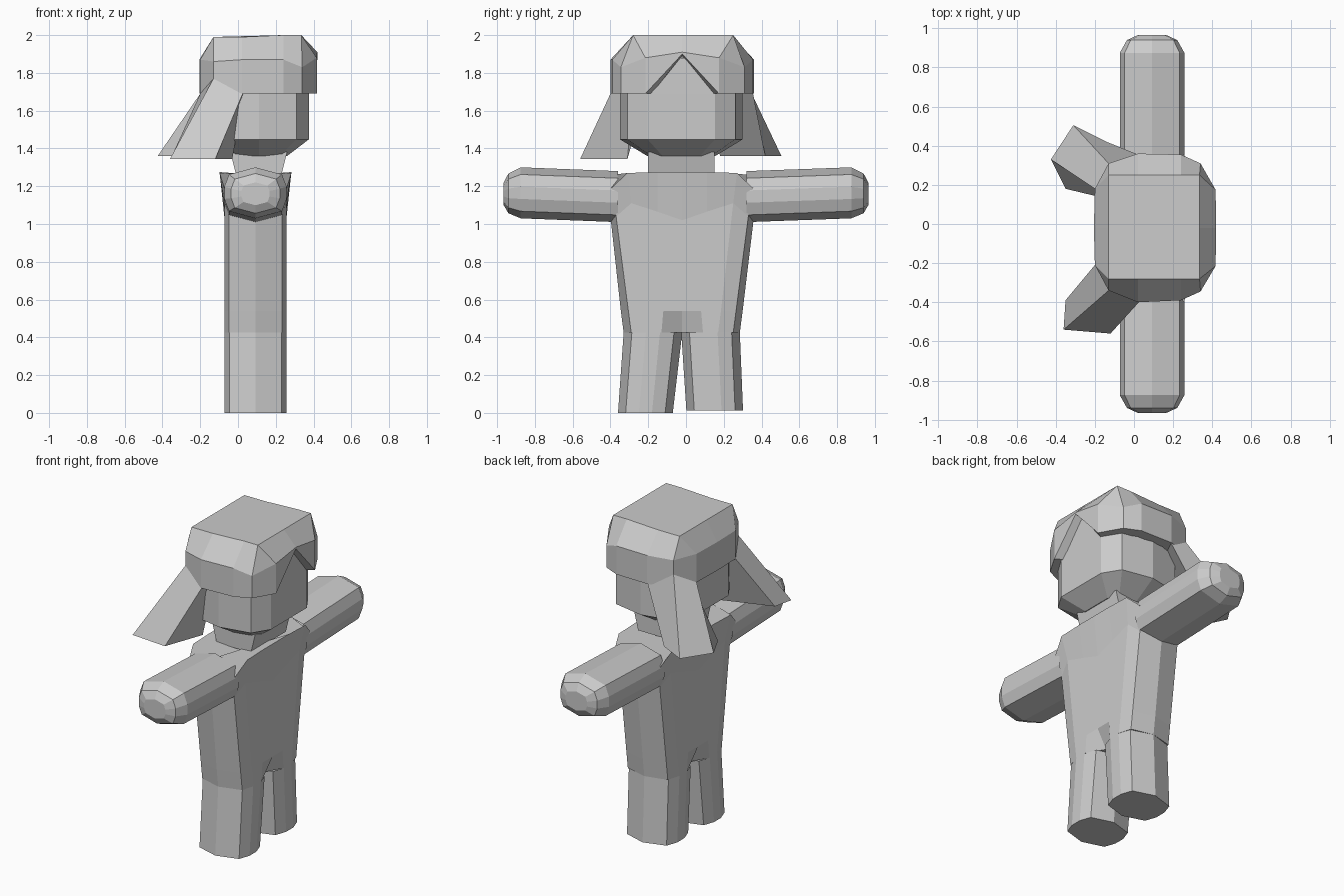
import bpy, bmesh

if "Cube" in bpy.data.objects:
    bpy.data.objects.remove(bpy.data.objects["Cube"])

CX = 0.0925          # body axis in x
HX, HY = 0.11, -0.02  # head axis in x and y

grey = bpy.data.materials.new("plain_grey")
grey.diffuse_color = (0.6, 0.6, 0.6, 1)
grey.use_nodes = True
grey.node_tree.nodes["Principled BSDF"].inputs["Base Color"].default_value = grey.diffuse_color


def loft(name, rings, start=True, end=True):
    """Skin matching rings of points, with optional end faces."""
    bm = bmesh.new()
    rows = [[bm.verts.new(p) for p in r] for r in rings]
    n = len(rows[0])
    for a, b in zip(rows, rows[1:]):
        for i in range(n):
            j = (i + 1) % n
            bm.faces.new((a[i], a[j], b[j], b[i]))
    if start:
        bm.faces.new(rows[0][::-1])
    if end:
        bm.faces.new(rows[-1])
    bmesh.ops.remove_doubles(bm, verts=bm.verts, dist=0.0005)
    bmesh.ops.recalc_face_normals(bm, faces=bm.faces)
    me = bpy.data.meshes.new(name)
    bm.to_mesh(me)
    bm.free()
    me.materials.append(grey)
    ob = bpy.data.objects.new(name, me)
    bpy.context.collection.objects.link(ob)
    return ob


def mirror_ring(chain):
    """Close a front chain of (dx, y, z) with its mirror image at the back."""
    front = [(CX + d, y, z) for d, y, z in chain]
    back = [(CX - d, y, z) for d, y, z in chain[-2:0:-1]]
    return front + back


def limb_section(w, h):
    """Ten-sided rounded section, w and h are half sizes."""
    half = [(0, h), (0.85 * w, 0.72 * h), (w, 0.24 * h),
            (w, -0.24 * h), (0.85 * w, -0.72 * h), (0, -h)]
    return half + [(-a, b) for a, b in half[-2:0:-1]]


# Legs
for side, base, top, z0 in (("right", (-0.215, 0.145), (-0.175, 0.155), 0.0),
                            ("left", (0.152, 0.15), (0.13, 0.155), 0.012)):
    rings = []
    for (cy, h), z in ((base, z0), (top, 0.425)):
        rings.append([(CX + a, cy + b, z) for a, b in limb_section(0.163, h)])
    loft(side + "_leg", rings, end=False)

# Torso: hips with crotch notch, waist, chest fold, shoulders
hips = [(0, -.33, .425), (.14, -.29, .425), (.163, -.21, .425), (.163, -.13, .425),
        (.10, -.02, .425), (.163, .09, .425), (.163, .17, .425), (.14, .25, .425),
        (0, .285, .425)]
waist = [(0, -.345, .54), (.14, -.305, .54), (.163, -.225, .54), (.163, -.12, .54),
         (.163, -.02, .54), (.163, .08, .54), (.163, .185, .54), (.14, .265, .54),
         (0, .30, .54)]
chest = [(0, -.40, 1.04), (.14, -.37, 1.04), (.163, -.29, 1.11), (.163, -.15, 1.065),
         (.163, -.02, 1.02), (.163, .11, 1.065), (.163, .25, 1.11), (.14, .33, 1.04),
         (0, .36, 1.04)]
shoulder = [(0, -.395, 1.26), (.165, -.395, 1.19), (.19, -.31, 1.27), (.19, -.15, 1.275),
            (.19, -.02, 1.275), (.19, .11, 1.275), (.19, .27, 1.27), (.165, .355, 1.19),
            (0, .355, 1.26)]
loft("torso", [mirror_ring(c) for c in (hips, waist, chest, shoulder)])

# Arms with rounded hands
for side, s, root in (("right", -1, 0.36), ("left", 1, 0.32)):
    rings = []
    for y, z, k in ((root, 1.145, 1), (0.875, 1.165, 1), (0.94, 1.162, 0.78),
                    (0.965, 1.16, 0.45)):
        rings.append([(CX + a, s * y, z + b)
                      for a, b in limb_section(0.165 * k, 0.135 * k)])
    loft(side + "_arm", rings, start=False)


# Neck
def box_ring(x0, x1, y0, y1, z):
    return [(x0, y0, z), (x1, y0, z), (x1, y1, z), (x0, y1, z)]


loft("neck", [box_ring(-.01, .23, -.20, .15, 1.26), box_ring(-.04, .26, -.20, .15, 1.38)])

# Head: chamfered block with narrowed chin
def head_ring(w, h, z, dip=0.0):
    half = [(0, -h), (0.75 * w, -0.88 * h), (w, -0.55 * h), (w, 0),
            (w, 0.55 * h), (0.75 * w, 0.88 * h), (0, h)]
    pts = half + [(-a, b) for a, b in half[-2:0:-1]]
    return [(HX + a, HY + b - 0.005, z) for a, b in pts]


loft("head", [head_ring(.15, .18, 1.36), head_ring(.265, .325, 1.448),
              head_ring(.265, .325, 1.69), head_ring(.262, .32, 1.88)])

# Cap: (x, y, lower z, upper z) around the rim, with a peaked opening over the face
rim = [(-.20, -.21, 1.69, 1.87), (-.13, -.34, 1.69, 1.86), (.02, -.40, 1.69, 1.87),
       (.24, -.39, 1.69, 1.87), (.34, -.345, 1.69, 1.83), (.417, -.215, 1.69, 1.88),
       (.42, -.02, 1.90, 1.91), (.417, .175, 1.69, 1.88), (.34, .31, 1.69, 1.83),
       (.24, .355, 1.69, 1.87), (.02, .36, 1.69, 1.87), (-.13, .31, 1.69, 1.86),
       (-.20, .18, 1.69, 1.87), (-.205, -.02, 1.69, 1.87)]


def clamp(v, lo, hi):
    return max(lo, min(hi, v))


inner = [(HX + (x - HX) * .82, HY + (y - HY) * .82, a - .01 * (a > 1.8))
         for x, y, a, b in rim]
lower = [(x, y, a) for x, y, a, b in rim]
upper = [(x, y, b) for x, y, a, b in rim]
crown = []
for x, y, a, b in rim:
    # corner points of the rim gather at the four crown corners
    cx = -.13 if x < -.1 else (.335 if x > .3 else x)
    crown.append((cx, clamp(y, -.28, .25) if abs(y - HY) < .1
                  else (-.28 if y < 0 else .25), 2.0 if cx > .1 else 1.99))
loft("cap", [inner, lower, upper, crown], start=False)

# Hanging cloth flaps
loft("right_flap",
     [[(-.36, -.54, 1.345), (-.12, -.56, 1.345), (-.03, -.31, 1.345), (-.35, -.39, 1.36)],
      [(-.13, -.34, 1.77), (.025, -.40, 1.69), (.03, -.28, 1.69), (-.20, -.21, 1.69)]])
loft("left_flap",
     [[(-.31, .505, 1.36), (-.425, .33, 1.36), (-.35, .18, 1.36), (-.14, .42, 1.36)],
      [(-.13, .31, 1.77), (-.20, .18, 1.69), (-.10, .12, 1.69), (.02, .355, 1.69)]])
